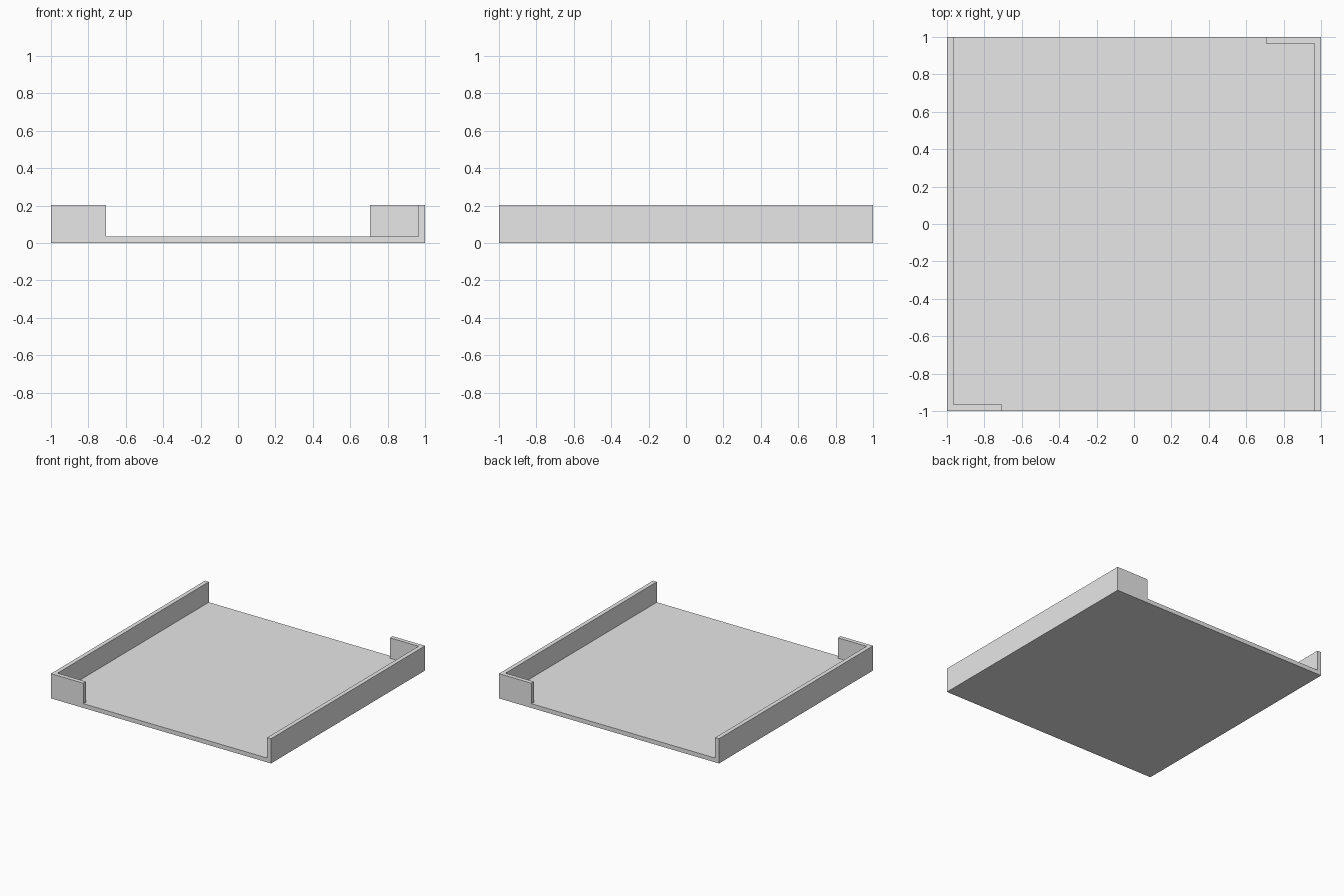
import bpy
import bmesh
from mathutils import Vector

cube = bpy.data.objects.get("Cube")
if cube:
    bpy.data.objects.remove(cube, do_unlink=True)

HALF = 1.0       # half the side of the square tray
INNER = 0.965    # inside of the walls
TAB = 0.705      # where the corner tabs end
FLOOR = 0.035    # floor thickness
HEIGHT = 0.203   # wall height

# Plain grey
grey = bpy.data.materials.new("plain grey")
grey.use_nodes = True
colour = (0.8, 0.8, 0.8, 1)
grey.diffuse_color = colour
grey.node_tree.nodes["Principled BSDF"].inputs["Base Color"].default_value = colour

bm = bmesh.new()

# L-shaped wall footprint: a full side wall with a short corner tab
outline = [(-HALF, -HALF), (-TAB, -HALF), (-TAB, -INNER),
           (-INNER, -INNER), (-INNER, HALF), (-HALF, HALF)]
a = [bm.verts.new((x, y, 0)) for x, y in outline]
b = [bm.verts.new((-x, -y, 0)) for x, y in outline]   # half-turn copy
bm.faces.new(a)
bm.faces.new(b)

# Floor footprint fills the space between the two walls
bm.faces.new([a[1], b[4], b[3], b[2], b[1], a[4], a[3], a[2]])


def raise_faces(faces, height, keep):
    """Extrude faces upwards and return the new top faces."""
    result = bmesh.ops.extrude_face_region(bm, geom=faces, use_keep_orig=keep)
    verts = [g for g in result["geom"] if isinstance(g, bmesh.types.BMVert)]
    bmesh.ops.translate(bm, verts=verts, vec=Vector((0, 0, height)))
    return [g for g in result["geom"] if isinstance(g, bmesh.types.BMFace)]


# Floor slab, then the walls rising from it
tops = raise_faces(list(bm.faces), FLOOR, True)
walls = [f for f in tops if len(f.verts) == len(outline)]
old = list(walls)
raise_faces(walls, HEIGHT - FLOOR, False)
bmesh.ops.delete(bm, geom=[f for f in old if f.is_valid], context="FACES")

# Merge coplanar faces so the outer sides and underside are seamless
bmesh.ops.recalc_face_normals(bm, faces=bm.faces)
bmesh.ops.dissolve_limit(bm, angle_limit=0.01, verts=bm.verts, edges=bm.edges)

mesh = bpy.data.meshes.new("tray")
bm.to_mesh(mesh)
bm.free()
mesh.materials.append(grey)
tray = bpy.data.objects.new("tray", mesh)
bpy.context.collection.objects.link(tray)
